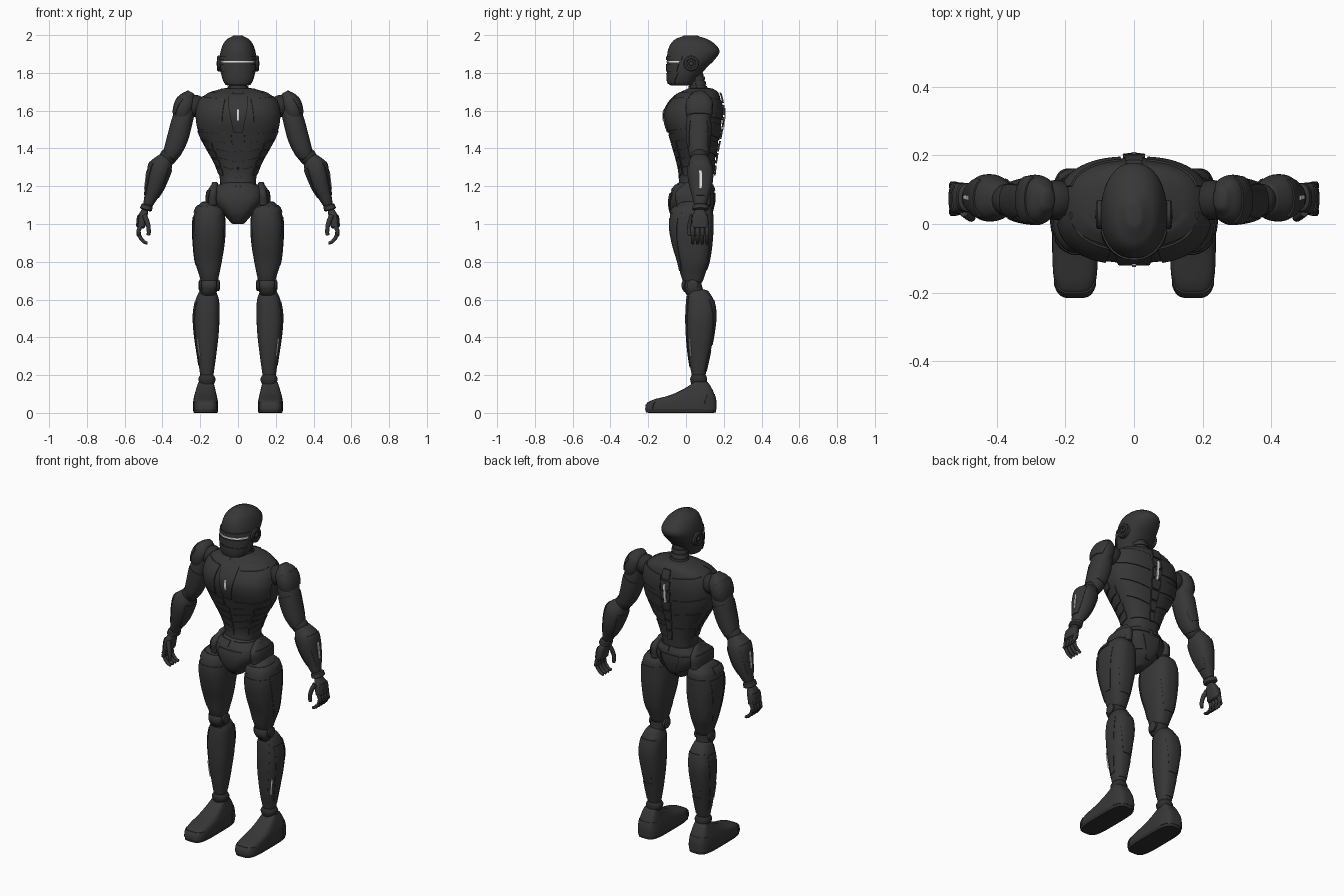
import bpy
import bmesh
from math import sin, cos, pi, radians
from mathutils import Vector

if "Cube" in bpy.data.objects:
    bpy.data.objects.remove(bpy.data.objects["Cube"])


def material(name, color):
    mat = bpy.data.materials.new(name)
    mat.use_nodes = True
    mat.diffuse_color = (*color, 1)
    bsdf = next(n for n in mat.node_tree.nodes if n.type == "BSDF_PRINCIPLED")
    bsdf.inputs["Base Color"].default_value = (*color, 1)
    bsdf.inputs["Roughness"].default_value = 0.6
    return mat


ARMOUR = material("charcoal armour", (.038, .038, .038))
JOINT = material("dark joint", (.027, .027, .027))
LIGHT = material("white light", (.85, .85, .85))


def skin(name, rings, mat, mirror=False):
    """Bridge closed rings of points, cap both ends, keep creases sharp."""
    bm = bmesh.new()
    rows = [[bm.verts.new(p) for p in ring] for ring in rings]
    count = len(rows[0])
    for up, low in zip(rows, rows[1:]):
        for j in range(count):
            k = (j + 1) % count
            bm.faces.new((up[j], low[j], low[k], up[k]))
    bm.faces.new(rows[0])
    bm.faces.new(rows[-1][::-1])
    bmesh.ops.recalc_face_normals(bm, faces=bm.faces)
    for face in bm.faces:
        face.smooth = True
    for edge in bm.edges:
        edge.smooth = edge.calc_face_angle(0) < radians(38)
    mesh = bpy.data.meshes.new(name)
    bm.to_mesh(mesh)
    bm.free()
    mesh.materials.append(mat)
    obj = bpy.data.objects.new(name, mesh)
    bpy.context.collection.objects.link(obj)
    if mirror:
        obj.modifiers.new("Mirror", "MIRROR")
    return obj


class Form:
    """Body volume from rings (z, x0, x1, y0, y1) or centred (z, half x, y0, y1)."""

    def __init__(self, rings, power=2.4, tilt=0):
        full = [(r[0], -r[1], *r[1:]) if len(r) == 4 else r for r in rings]
        self.zs = [r[0] for r in full]
        self.rows = [Vector(((a + b) / 2, (c + d) / 2, (b - a) / 2, (d - c) / 2))
                     for _, a, b, c, d in full]
        self.power, self.tilt = power, radians(tilt)
        self.up = Vector((-sin(self.tilt), 0, cos(self.tilt)))

    def slope(self, i):
        a, b = max(i - 1, 0), min(i + 1, len(self.zs) - 1)
        return (self.rows[b] - self.rows[a]) / (self.zs[b] - self.zs[a])

    def at(self, z):
        zs = self.zs
        i = next((k for k in range(len(zs) - 2) if z >= zs[k + 1]), len(zs) - 2)
        span = zs[i + 1] - zs[i]
        t = min(max((z - zs[i]) / span, 0), 1)
        ease = t * t * (3 - 2 * t)
        return (self.rows[i].lerp(self.rows[i + 1], ease)
                + self.slope(i) * span * t * (1 - t) ** 2
                - self.slope(i + 1) * span * t * t * (1 - t))

    def point(self, angle, z, grow=0, scale=1, lift=0):
        cx, cy, rx, ry = self.at(z)
        c, s = cos(radians(angle)), sin(radians(angle))
        r = scale * (abs(c) ** self.power + abs(s) ** self.power) ** (-1 / self.power)
        side = (rx + grow) * r * c
        return Vector((cx + side * cos(self.tilt), cy + (ry + grow) * r * s,
                       z + side * sin(self.tilt))) + self.up * lift

    def solid(self, name, mat=ARMOUR, mirror=False, cap=.012):
        top, low = self.zs[0], self.zs[-1]
        steps = max(6, int((top - low) / .011))
        rows = [(top, .6, cap), (top, .88, cap * .6)]
        rows += [(top + (low - top) * i / steps, 1, 0) for i in range(steps + 1)]
        rows += [(low, .88, -cap * .6), (low, .6, -cap)]
        skin(name, [[self.point(a, z, 0, s, h) for a in range(0, 360, 8)]
                    for z, s, h in rows], mat, mirror)

    def plate(self, name, a0, a1, z0, z1, lean=0, taper=0, grow=.005,
              mat=ARMOUR, mirror=True):
        """Thin panel that follows the volume between two angles and heights."""
        n, steps = max(3, int((a1 - a0) / 5)), max(3, int((z0 - z1) / .012))
        rings = []
        for i in range(steps + 1):
            f = i / steps
            width = (a1 - a0) * (1 - taper * f)
            start = (a0 + a1 - width) / 2
            line = [(start + width * j / n, z0 + (z1 - z0) * f + lean * j / n)
                    for j in range(n + 1)]
            rings.append([self.point(a, z, grow) for a, z in line]
                         + [self.point(a, z, grow - .009) for a, z in line[::-1]])
        skin(name, rings, mat, mirror)


def turned(name, centre, profile, mat, mirror=True):
    """Round part about the x axis; profile holds (offset, radius)."""
    skin(name, [[Vector(centre) + Vector((x, r * cos(pi * k / 14), r * sin(pi * k / 14)))
                 for k in range(28)] for x, r in profile], mat, mirror)


def ball(name, centre, r, mat=JOINT):
    turned(name, centre, [(-r * cos(pi * i / 12), r * sin(pi * i / 12) + .0005)
                          for i in range(13)], mat)


def tube(name, path, radius):
    """Finger along a path in the x-z plane, narrowing at the tip."""
    pts = [Vector(p) for p in path]
    rings = []
    for i, p in enumerate(pts):
        d = (pts[min(i + 1, len(pts) - 1)] - pts[max(i - 1, 0)]).normalized()
        n = d.cross(Vector((0, 1, 0))).normalized()
        r = radius * (1 - .4 * i / len(pts))
        rings.append([p + n * r * cos(pi * k / 6) + d.cross(n) * r * sin(pi * k / 6)
                      for k in range(12)])
    skin(name, rings, ARMOUR, True)


# Head, visor and ears
head = Form([(1.993, .03, -.02, .07), (1.98, .056, -.055, .11), (1.955, .077, -.08, .15),
             (1.915, .092, -.097, .178), (1.87, .098, -.1, .152), (1.83, .096, -.1, .112),
             (1.78, .086, -.099, .068), (1.75, .075, -.096, .05), (1.738, .067, -.09, .04)], 2.2)
head.solid("head", cap=.006)
head.plate("brow", -158, -22, 1.888, 1.868, mirror=False)
head.plate("visor_light", -154, -26, 1.863, 1.854, grow=.004, mat=LIGHT, mirror=False)
head.plate("visor_lower", -154, -26, 1.848, 1.808, mirror=False)
head.plate("jaw_guard", -160, -20, 1.8, 1.742, taper=.15, mirror=False)
turned("ear_disc", (.088, .028, 1.85), [(0, .042), (.018, .042), (.023, .036), (.023, .026),
                                        (.017, .023), (.017, .014), (.026, .011)], ARMOUR)

# Neck
neck = Form([(1.8, .045, .0, .09), (1.75, .046, .015, .1), (1.7, .055, .02, .115)], 2)
neck.solid("neck", JOINT)
for i in range(3):
    z = 1.782 - .026 * i
    neck.plate("neck_ring", 0, 350, z, z - .018, mirror=False)

# Torso core with chest, belly and back plates
torso = Form([(1.712, .1, .0, .15), (1.698, .15, -.03, .17), (1.66, .2, -.075, .183),
              (1.6, .22, -.11, .192), (1.54, .22, -.11, .188), (1.475, .205, -.09, .178),
              (1.395, .163, -.066, .162), (1.32, .122, -.045, .15), (1.26, .1, -.035, .143),
              (1.2, .093, -.04, .138)], 2.5)
torso.solid("torso", cap=.008)
torso.plate("sternum", -106, -74, 1.69, 1.485, taper=.6, grow=.008, mirror=False)
torso.plate("chest_light", -91.4, -88.6, 1.605, 1.548, grow=.012, mat=LIGHT, mirror=False)
torso.plate("collar", -80, -20, 1.7, 1.674)
torso.plate("pectoral", -71, -12, 1.662, 1.49, lean=.015, taper=.12)
torso.plate("rib", -80, -8, 1.472, 1.43, lean=.022)
for i in range(4):
    z = 1.418 - .046 * i
    torso.plate("abdominal", -88, -48, z, z - .038, lean=.025)
    torso.plate("oblique", -45, 10, z + .012, z - .026, lean=.02, taper=.1)
torso.plate("shoulder_blade", 24, 80, 1.672, 1.57, lean=-.02)
torso.plate("upper_back", 28, 80, 1.545, 1.475, lean=-.03)
torso.plate("middle_back", 30, 80, 1.45, 1.385, lean=-.03)
torso.plate("lower_back", 20, 80, 1.335, 1.265)
for i in range(7):
    z = 1.695 - .064 * i
    torso.plate("spine_block", 82, 98, z, z - .054, taper=.2, grow=.014, mirror=False)
torso.plate("spine_light", 88.4, 91.6, 1.615, 1.5, grow=.018, mat=LIGHT, mirror=False)

# Pelvis and hips
pelvis = Form([(1.212, .097, -.05, .138), (1.18, .125, -.075, .15), (1.14, .135, -.088, .152),
               (1.1, .118, -.09, .147), (1.05, .075, -.078, .13), (1.012, .042, -.05, .09)], 2.6)
pelvis.solid("pelvis")
pelvis.plate("belt", -84, 84, 1.21, 1.178)
pelvis.plate("groin_plate", -122, -58, 1.165, 1.02, taper=.35, mirror=False)
pelvis.plate("tail_plate", 66, 114, 1.165, 1.03, taper=.45, mirror=False)
pelvis.plate("seat_plate", 20, 62, 1.165, 1.07)
hip = Form([(1.21, .105, .14, -.01, .095), (1.17, .1, .163, -.055, .13),
            (1.1, .1, .168, -.05, .13)])
hip.solid("hip", mirror=True)
hip.plate("hip_panel", -60, 60, 1.18, 1.11, taper=.2)

# Thighs and knees
thigh = Form([(1.108, .105, .2, -.035, .11), (1.08, .077, .225, -.072, .138),
              (1.0, .066, .241, -.088, .143), (.9, .07, .238, -.074, .138),
              (.8, .086, .227, -.045, .123), (.73, .1, .206, -.028, .1),
              (.695, .108, .196, -.016, .088)], 2.5)
thigh.solid("thigh", mirror=True)
thigh.plate("thigh_band", -170, 10, 1.088, 1.05, lean=.012)
thigh.plate("thigh_front", -150, -35, 1.03, .75, taper=.3, grow=.003)
thigh.plate("thigh_outer", -28, 32, 1.04, .78, taper=.5, grow=.003)
thigh.plate("hamstring", 42, 138, 1.05, .76, taper=.35, grow=.003)
knee = Form([(.705, .11, .196, -.012, .08), (.67, .106, .2, -.02, .085),
             (.63, .115, .2, .0, .1)])
knee.solid("knee", JOINT, True)
knee.plate("knee_cap", -140, -40, .7, .64, taper=.2)
turned("knee_hub", (.152, .035, .675), [(-.056, .02), (-.052, .03), (.052, .03), (.056, .02)], ARMOUR)

# Lower legs
shin = Form([(.64, .115, .207, .012, .122), (.6, .101, .224, .005, .145),
             (.52, .098, .237, .0, .158), (.42, .102, .232, .002, .148),
             (.3, .116, .215, .013, .125), (.2, .13, .2, .03, .103)], 2.4)
shin.solid("shin", mirror=True)
shin.plate("shin_front", -130, -56, .62, .24, taper=.25, grow=.004)
shin.plate("shin_outer", -36, 25, .59, .25, taper=.4, grow=.003)
shin.plate("calf", 40, 140, .6, .36, taper=.5, grow=.004)
shin.plate("heel_guard", 50, 130, .33, .22, grow=.003)
shin.plate("shin_light", -48, -43, .395, .3, grow=.006, mat=LIGHT)
ankle = Form([(.2, .13, .2, .03, .105), (.18, .118, .21, .022, .112), (.145, .13, .2, .03, .11)])
ankle.solid("ankle", JOINT, True)

# Feet
foot = Form([(.163, .13, .21, .04, .115), (.145, .125, .216, .018, .128),
             (.115, .118, .225, -.035, .144), (.09, .112, .232, -.095, .153),
             (.07, .108, .236, -.175, .158), (.05, .105, .238, -.207, .16),
             (.02, .105, .238, -.213, .16)], 4)
foot.solid("foot", mirror=True, cap=.004)
foot.plate("toe_cap", -138, -42, .058, .018, grow=.003)
foot.plate("heel_cap", 35, 145, .1, .018, grow=.002)
sole = Form([(.02, .105, .238, -.215, .16), (.001, .107, .236, -.212, .158)], 4)
sole.solid("sole", JOINT, True, cap=.001)

# Shoulders and upper arms
ball("shoulder_joint", (.225, .07, 1.625), .058)
pad = Form([(1.688, .228, .28, .035, .11), (1.665, .22, .31, .01, .132),
            (1.625, .232, .336, -.003, .143), (1.585, .25, .348, .0, .14),
            (1.55, .275, .348, .015, .125)], 2.4, 30)
pad.solid("shoulder_pad", mirror=True)
pad.plate("shoulder_panel", -65, 65, 1.65, 1.565, taper=.2, grow=.004)
arm = Form([(1.61, .225, .325, .01, .125), (1.54, .24, .353, .002, .133),
            (1.46, .262, .375, .004, .13), (1.39, .295, .393, .012, .123),
            (1.355, .32, .4, .022, .117)], 2.2, 22)
arm.solid("upper_arm", mirror=True)
arm.plate("biceps_plate", -140, -40, 1.53, 1.4, taper=.3, grow=.003)
arm.plate("triceps_plate", 40, 140, 1.53, 1.4, taper=.3, grow=.003)
ball("elbow_joint", (.37, .07, 1.355), .046)

# Forearms
forearm = Form([(1.35, .345, .425, .025, .12), (1.31, .348, .468, .01, .14),
                (1.26, .366, .482, .008, .145), (1.2, .392, .489, .018, .138),
                (1.14, .428, .497, .034, .12), (1.105, .45, .502, .043, .108)], 2.3, 20)
forearm.solid("forearm", mirror=True)
forearm.plate("forearm_outer", -50, 50, 1.31, 1.14, taper=.3, grow=.004)
forearm.plate("forearm_inner", 130, 230, 1.31, 1.15, taper=.3, grow=.004)
forearm.plate("forearm_light", -5, 5, 1.26, 1.17, grow=.008, mat=LIGHT)
cuff = Form([(1.098, .45, .512, .036, .118), (1.078, .455, .52, .034, .12)], 2.4, 15)
cuff.solid("wrist_cuff", mirror=True, cap=.006)

# Hands
palm = Form([(1.07, .475, .513, .045, .1), (1.04, .48, .53, .032, .115),
             (.985, .492, .536, .028, .12)], 2.8, 5)
palm.solid("palm", mirror=True, cap=.008)
palm.plate("hand_back", -50, 50, 1.045, .985, grow=.004)
for i in range(4):
    y = .036 + .025 * i
    tube("finger", [(.516, y, .99), (.526, y, .965), (.525, y, .945), (.515, y, .924),
                    (.5, y, .907), (.484, y, .899), (.479, y, .898)], .012)
    turned("knuckle", (.526, y, .947), [(-.012, .006), (-.008, .012), (.008, .012), (.012, .006)], JOINT)
tube("thumb", [(.495, .035, 1.045), (.482, .024, 1.015), (.474, .018, .985),
               (.472, .018, .955), (.475, .019, .94)], .014)
